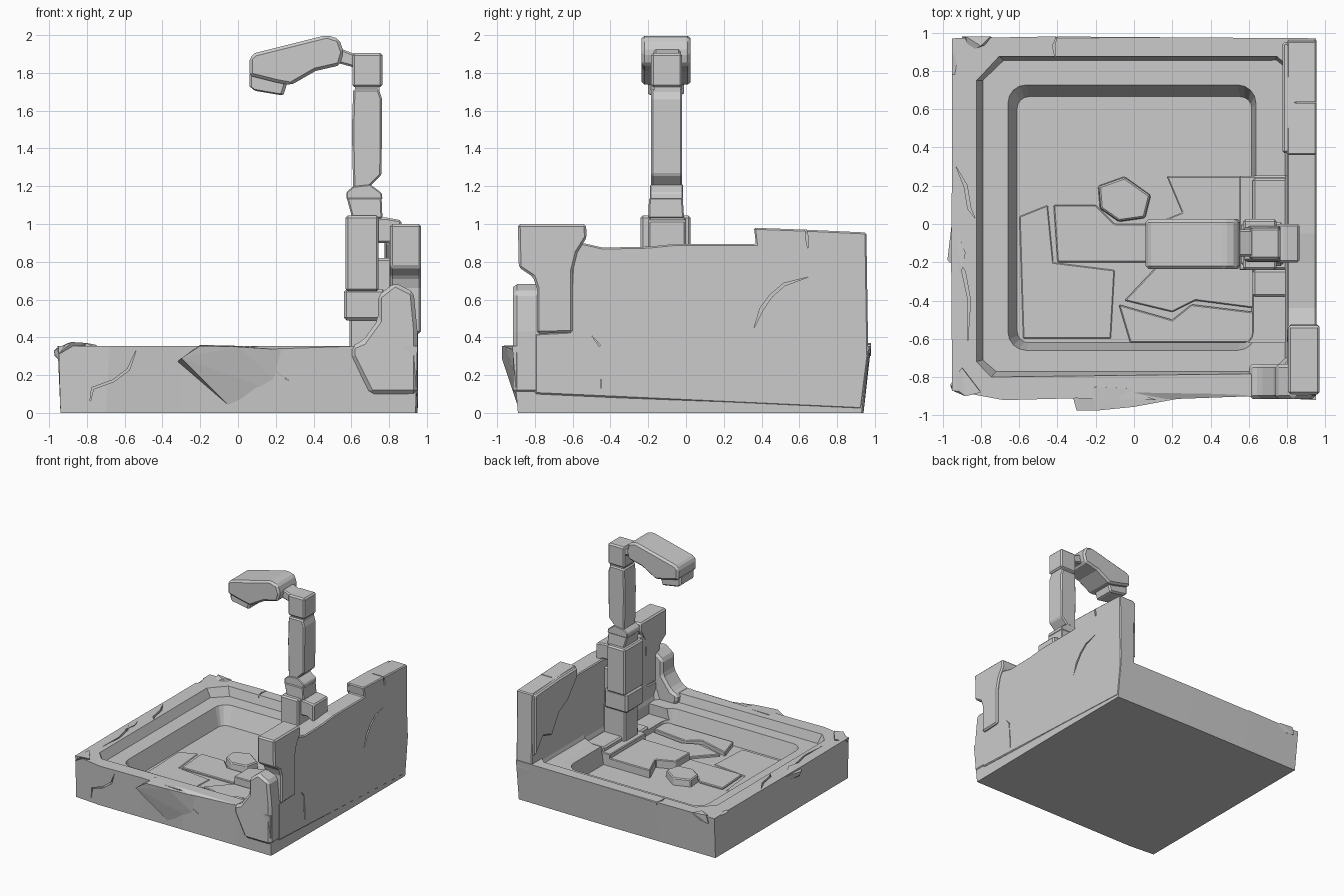
import bpy, bmesh, math, random
from mathutils import Vector

random.seed(4)
stone = bpy.data.materials.new("grey stone")
stone.diffuse_color = (0.6, 0.6, 0.6, 1)


def finish(name, bm, bevel=0.0):
    bmesh.ops.recalc_face_normals(bm, faces=bm.faces)
    me = bpy.data.meshes.new(name)
    bm.to_mesh(me)
    bm.free()
    ob = bpy.data.objects.new(name, me)
    bpy.context.collection.objects.link(ob)
    me.materials.append(stone)
    if bevel:
        m = ob.modifiers.new("worn edges", 'BEVEL')
        m.width, m.segments, m.limit_method = bevel, 1, 'ANGLE'
    return ob


def place(axis, p, d):
    u, v = p
    return {'x': (d, u, v), 'y': (u, d, v), 'z': (u, v, d)}[axis]


def loft(name, low, high, a, b, axis='z', bevel=0.0):
    """Solid between two matching outlines at depths a and b."""
    bm = bmesh.new()
    lo = [bm.verts.new(place(axis, p, a)) for p in low]
    hi = [bm.verts.new(place(axis, p, b)) for p in high]
    bm.faces.new(lo)
    bm.faces.new(hi)
    n = len(lo)
    for i in range(n):
        j = (i + 1) % n
        bm.faces.new((lo[i], lo[j], hi[j], hi[i]))
    return finish(name, bm, bevel)


def prism(name, pts, a, b, axis='z', bevel=0.0):
    return loft(name, pts, pts, a, b, axis, bevel)


def box(name, x0, x1, y0, y1, z0, z1, bevel=0.012):
    return prism(name, [(x0, y0), (x1, y0), (x1, y1), (x0, y1)], z0, z1, 'z', bevel)


def hull(name, pts, bevel=0.0):
    bm = bmesh.new()
    for p in pts:
        bm.verts.new(p)
    bmesh.ops.convex_hull(bm, input=bm.verts)
    return finish(name, bm, bevel)


def rounded(x0, x1, y0, y1, r, n=4):
    pts = []
    for k, (cx, cy) in enumerate([(x1 - r, y1 - r), (x0 + r, y1 - r), (x0 + r, y0 + r), (x1 - r, y0 + r)]):
        for i in range(n + 1):
            t = math.pi / 2 * (k + i / n)
            pts.append((cx + r * math.cos(t), cy + r * math.sin(t)))
    return pts


def cut(ob, cutter):
    cutter.hide_render = True
    cutter.hide_set(True)
    m = ob.modifiers.new("cut", 'BOOLEAN')
    m.operation, m.solver, m.object = 'DIFFERENCE', 'EXACT', cutter


def crack(ob, path, a, b, axis, w=0.007):
    """Thin zigzag groove that tapers at both ends."""
    P = [Vector(p) for p in path]
    left, right = [], []
    for i in range(1, len(P) - 1):
        d = (P[i + 1] - P[i - 1]).normalized()
        nrm = Vector((-d.y, d.x)) * w * random.uniform(0.7, 1.3)
        left.append(P[i] + nrm)
        right.append(P[i] - nrm)
    cut(ob, prism("crack_cutter", [P[0]] + left + [P[-1]] + right[::-1], a, b, axis))


# basin body: worn square block
outer_low = [(-.94, -.87), (-.7, -.89), (-.3, -.89), (.1, -.89), (.6, -.89), (.94, -.89), (.95, .2),
             (.95, .93), (.2, .94), (-.4, .94), (-.94, .94), (-.94, .4), (-.94, -.2)]
outer_high = [(-.95, -.87), (-.68, -.92), (-.3, -.91), (.1, -.92), (.6, -.9), (.95, -.92), (.95, .2),
              (.95, .97), (.2, .975), (-.4, .98), (-.95, .97), (-.95, .4), (-.955, -.2)]
basin = loft("basin", outer_low, outer_high, 0, .355)

# upper recess inside the rim, with chamfered corners
up_low = [(-.72, -.77), (.72, -.77), (.79, -.7), (.79, .80), (.74, .855), (-.68, .855), (-.79, .75), (-.79, -.71)]
up_high = [(-.75, -.805), (.75, -.785), (.82, -.7), (.82, .82), (.75, .88), (-.71, .88), (-.83, .75), (-.83, -.72)]
cut(basin, loft("upper_recess_cutter", up_low, up_high, .28, .37))
# pool recess with rounded corners
cut(basin, loft("pool_cutter", rounded(-.61, .615, -.62, .665, .06), rounded(-.665, .64, -.665, .735, .1), .13, .30))
# broken ledge beside the post
cut(basin, box("ledge_break_cutter", .5, .79, -.62, .25, .19, .4, 0))

# chips out of the rim
cut(basin, hull("rim_chip_cutter", [(-.98, .78, .32), (-.88, .78, .4), (-.98, .88, .33), (-.86, .9, .4), (-.98, .8, .4)]))
cut(basin, hull("rim_chip_cutter", [(-.42, 1, .335), (.7, 1, .34), (-.4, .95, .37), (.7, .96, .37), (-.42, 1, .37), (.7, 1, .37)]))
cut(basin, hull("rim_chip_cutter", [(.0, -.95, .32), (.6, -.95, .33), (.0, -.85, .37), (.6, -.86, .37), (.3, -.95, .37)]))

# cracks in the basin
crack(basin, [(-.79, .02), (-.77, .13), (-.66, .17), (-.58, .23), (-.54, .33)], -1, -.88, 'y')
crack(basin, [(.13, .28), (.2, .22), (.27, .17)], -1, -.885, 'y')
crack(basin, [(.25, .05), (.30, .09), (.34, .16)], .935, 1, 'x')
crack(basin, [(-.87, -.63), (-.86, -.4), (-.89, -.25), (-.93, -.17)], .33, .4, 'z')
crack(basin, [(-.93, .3), (-.88, .2), (-.86, .08), (-.83, .03)], .33, .4, 'z')
crack(basin, [(-.4, .99), (-.42, .93), (-.41, .86)], .33, .4, 'z')

# cracked pool floor slabs
slabs = [([(-.42, .1), (-.2, .1), (-.1, 0), (.1, .0), (.1, -.2), (-.4, -.2)], .145),
         ([(.17, .25), (.63, .25), (.63, -.2), (.1, -.2), (.1, .0), (.25, .06)], .20),
         ([(-.08, -.42), (.2, -.5), (.3, -.42), (.63, -.46), (.63, -.62), (-.02, -.62)], .165),
         ([(.12, -.22), (.63, -.22), (.63, -.44), (.32, -.40), (.2, -.46), (-.05, -.4)], .15),
         ([(-.60, .04), (-.45, .1), (-.42, -.2), (-.1, -.24), (-.12, -.6), (-.58, -.6)], .135),
         ([(.55, .25), (.80, .25), (.80, -.24), (.55, -.24)], .235)]
for pts, top in slabs:
    prism("floor_slab", pts, .10, top, 'z', .006)
box("floor_step", .62, .81, -.24, .24, .1, .27)
box("floor_step", .62, .81, -.38, -.24, .1, .22)

# loose stone lying in the pool
loose = [(-.05, .25), (-.19, .2), (-.18, .08), (-.08, .01), (.06, .03), (.09, .15)]
loft("loose_stone", loose, [(x * .95 - .002, y * .95 + .006) for x, y in loose], .11, .19, 'z', .008)

# rim rubble: front bulge, left chips, back left corner
hull("front_bulge", [(-.32, -.9, .27), (-.30, -.975, .29), (-.2, -.975, .355), (0, -.955, .35), (.3, -.9, .33),
                     (-.03, -.885, .02), (-.2, -.85, .36), (.3, -.87, .08), (0, -.86, .355), (-.29, -.9, .25)])
hull("left_chip", [(-.975, -.19, .33), (-.97, -.17, .30), (-.94, 0, .30), (-.94, -.2, .27), (-.88, -.15, .365),
                   (-.95, .02, .35), (-.9, -.25, .36)])
hull("corner_chip", [(-.95, -.87, .31), (-.96, -.84, .34), (-.88, -.9, .375), (-.9, -.75, .37), (-.8, -.88, .37), (-.85, -.8, .3)])
hull("back_corner_chip", [(-.9, .98, .3), (-.88, .98, .37), (-.8, .93, .37), (-.75, .98, .36), (-.7, .95, .3), (-.86, .9, .34)])

# back wall along the right side
wall = prism("wall", [(-.80, .1), (-.80, .42), (-.62, .43), (-.60, .84), (-.55, .90), (-.44, .875), (-.2, .88), (-.05, .895),
                      (.37, .895), (.36, .98), (.63, .97), (.955, .955), (.965, .3), (.93, .02)], .80, .953, 'x', .008)
crack(wall, [(.36, .45), (.40, .55), (.45, .62), (.52, .68), (.65, .72)], .93, 1, 'x', .009)
crack(wall, [(-.5, .41), (-.46, .36), (-.45, .22), (-.45, .1)], .94, 1, 'x', .006)
crack(wall, [(.63, 1), (.64, .93), (.645, .87)], .8, 1, 'x', .006)
prism("tall_wall_face", [(.37, .90), (.37, .975), (.63, .97), (.95, .95), (.95, .42), (.84, .56), (.72, .52), (.62, .68), (.5, .74)],
      .775, .85, 'x', .012)
# sloped foot of the wall, behind the post
prism("wall_foot", [(.72, .2), (.82, .2), (.82, .40), (.79, .31), (.72, .28)], .25, .88, 'y')

# broken front end of the wall
prism("front_wall_block", [(-.60, .425), (-.79, .42), (-.79, .66), (-.81, .72), (-.885, .77), (-.89, 1.0), (-.53, 1.0),
                           (-.525, .93), (-.575, .85), (-.6, .75)], .805, .97, 'x', .012)
prism("front_corner_stone", [(.60, .30), (.60, .355), (.66, .38), (.74, .49), (.74, .62), (.83, .69), (.93, .64), (.95, .43),
                             (.95, .1), (.7, .1)], -.915, -.73, 'y', .02)

# post: foot, collar, wide block and back bracket
box("post_foot", .59, .80, -.19, -.01, .15, .52)
box("post_collar", .56, .78, -.22, .01, .49, .655, .015)
box("post_back", .62, .82, -.17, -.03, .5, .82)
box("post_block", .57, .745, -.24, .025, .645, 1.045, .012)
prism("post_bracket", [(.73, .9), (.8, .9), (.865, .86), (.865, 1.02), (.78, 1.035), (.73, 1.03)], -.2, 0, 'y', .01)

# post: stepped base, chipped shaft and cap
stage = [(.605, -.2), (.765, -.2), (.765, -.01), (.605, -.01)]
loft("post_step", stage, [(.575 if x < .7 else .76, y * .94 - .008) for x, y in stage], 1.03, 1.14, 'z', .008)
prism("post_chip", [(.575, 1.13), (.765, 1.13), (.76, 1.165), (.70, 1.21), (.61, 1.20), (.575, 1.17)], -.19, -.015, 'y', .006)
prism("post_shaft", [(.61, 1.17), (.69, 1.19), (.76, 1.26), (.763, 1.66), (.745, 1.715), (.61, 1.715), (.603, 1.5)],
      -.185, -.02, 'y', .01)
box("post_neck", .62, .75, -.17, -.03, 1.70, 1.75, 0)
box("post_cap", .605, .765, -.185, -.02, 1.725, 1.905, .012)

# spout arm, head and outlet
prism("spout_arm", [(.5, 1.86), (.63, 1.825), (.63, 1.895), (.54, 1.93)], -.17, -.03, 'y', .01)
prism("spout_head", [(.06, 1.785), (.06, 1.88), (.09, 1.905), (.23, 1.94), (.47, 2.0), (.535, 1.98), (.56, 1.91), (.54, 1.84),
                     (.41, 1.81), (.28, 1.735), (.2, 1.75)], -.235, .025, 'y', .016)
hull("spout_outlet", [(x, y, z) for y in (-.2, -.01) for x, z in
                      [(.06, 1.80), (.06, 1.73), (.09, 1.705), (.17, 1.70), (.24, 1.68), (.265, 1.76)]], .012)
